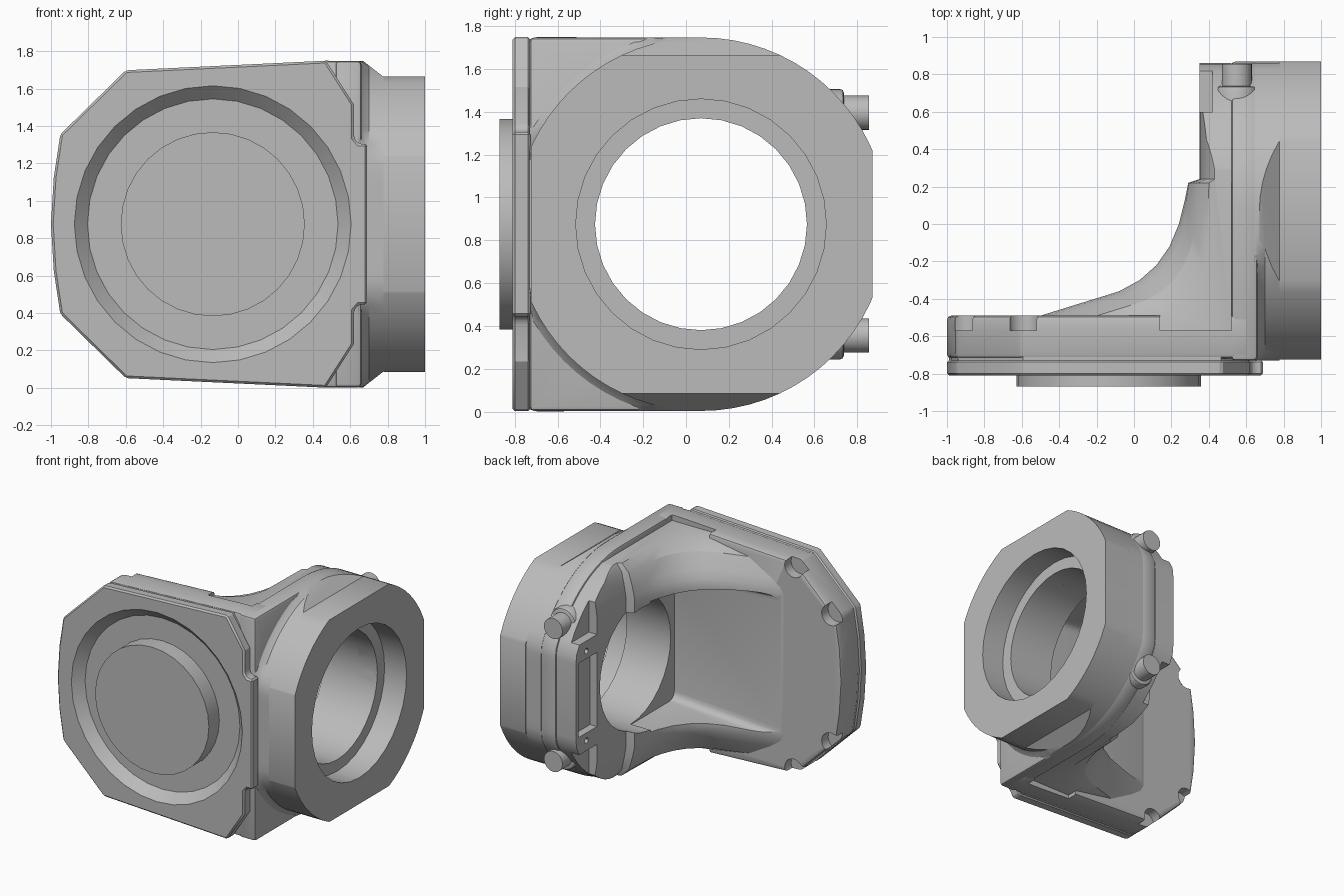
import bpy, bmesh, math

C = 0.875          # height of the symmetry plane
BY = 0.07          # bore centre in y
R = 0.872          # outer radius of the bore housing

if bpy.data.objects.get("Cube"):
    bpy.data.objects.remove(bpy.data.objects["Cube"])

metal = bpy.data.materials.new("cast grey")
metal.use_nodes = True
grey = (0.5, 0.5, 0.5, 1)
metal.diffuse_color = grey
metal.node_tree.nodes["Principled BSDF"].inputs["Base Color"].default_value = grey


def place(axis, t, u, v):
    return {"x": (t, u, v), "y": (u, t, v), "z": (u, v, t)}[axis]


def loft(name, axis, sections):
    """Closed solid through (position, outline) sections along an axis."""
    bm = bmesh.new()
    rings = [[bm.verts.new(place(axis, t, u, v)) for u, v in pts] for t, pts in sections]
    n = len(rings[0])
    bm.faces.new(rings[0])
    bm.faces.new(rings[-1])
    for a, b in zip(rings, rings[1:]):
        for i in range(n):
            j = (i + 1) % n
            bm.faces.new((a[i], a[j], b[j], b[i]))
    bmesh.ops.recalc_face_normals(bm, faces=bm.faces)
    mesh = bpy.data.meshes.new(name)
    bm.to_mesh(mesh)
    bm.free()
    mesh.materials.append(metal)
    ob = bpy.data.objects.new(name, mesh)
    bpy.context.collection.objects.link(ob)
    return ob


def prism(name, axis, a, b, pts):
    return loft(name, axis, [(a, pts), (b, pts)])


def circle(u, v, r, n=32):
    return [(u + r * math.cos(k * math.tau / n), v + r * math.sin(k * math.tau / n)) for k in range(n)]


def box(name, lo, hi):
    (x0, y0, z0), (x1, y1, z1) = lo, hi
    return prism(name, "z", z0, z1, [(x0, y0), (x1, y0), (x1, y1), (x0, y1)])


def apply(ob, mod):
    bpy.ops.object.select_all(action="DESELECT")
    bpy.context.view_layer.objects.active = ob
    ob.select_set(True)
    bpy.ops.object.modifier_apply(modifier=mod.name)


def bevel(ob, width, segments=2, angle=35):
    mod = ob.modifiers.new("edge", "BEVEL")
    mod.width, mod.segments = width, segments
    mod.limit_method, mod.angle_limit = "ANGLE", math.radians(angle)
    apply(ob, mod)


def boolean(ob, tool, operation="DIFFERENCE"):
    mod = ob.modifiers.new("cut", "BOOLEAN")
    mod.object, mod.operation, mod.solver = tool, operation, "EXACT"
    apply(ob, mod)
    bpy.data.objects.remove(tool)


def bore(ob, r=0.495, a=-2, b=2):
    boolean(ob, prism("bore_cutter", "x", a, b, circle(BY, C, r)))


def mirrored(half):
    """Outline from its upper half, given as (u, height above the plane)."""
    return [(u, C + h) for u, h in half] + [(u, C - h) for u, h in reversed(half) if h > 0]


# Front cover with its stepped right edge, conical recess and round pad
left_half = [(0.47, 0.874), (-0.60, 0.823), (-0.95, 0.48), (-0.985, 0.25), (-1.0, 0)]
step = [(0.69, 0.43), (0.645, 0.43), (0.62, 0.46), (0.62, 0.64)]
cover = prism("front_cover", "y", -0.81, -0.727, mirrored(step + left_half))
bevel(cover, 0.012, 1)
boolean(cover, loft("recess_cutter", "y", [(-0.82, circle(-0.135, C, 0.75)),
                                           (-0.74, circle(-0.135, C, 0.67))]))
prism("front_pad", "y", -0.87, -0.735, circle(-0.135, C, 0.492))

# Thin seam, then the thick plate with a square right end behind the cover
seam = [(u * 0.99, h * 0.99) for u, h in [(0.62, 0.64)] + left_half]
prism("cover_seam", "y", -0.74, -0.70, mirrored(seam))
plate = prism("back_plate", "y", -0.718, -0.49, mirrored([(0.62, 0.872)] + left_half))
bevel(plate, 0.022)
for s in (1, -1):
    for x, h in ((-0.59, 0.79), (-0.91, 0.50)):
        boolean(plate, prism("screw_pocket_cutter", "y", -0.57, -0.3, circle(x, C + s * h, 0.08, 20)))
    z = C + s * 0.9
    boolean(plate, box("step_cutter", (0.14, -0.57, z - 0.12), (0.52, -0.3, z + 0.12)))

# Housing section: square towards the front, round towards the back
arc = [(min(BY + R * math.cos(math.radians(a)), 0.868), C + R * math.sin(math.radians(a)))
       for a in range(-90, 91, 5)]
housing = prism("housing", "x", 0.52, 0.66, [(-0.73, C - R)] + arc + [(-0.73, C + R)])
bevel(housing, 0.02, 2, 50)
bore(housing)

# Tapering gussets that join the plate to the housing
curve = [(0.52, 0.86), (0.35, 0.86), (0.35, 0.24), (0.29, 0.22), (0.27, 0.12),
         (0.24, 0.0), (0.19, -0.12), (0.12, -0.22), (0.03, -0.30), (-0.08, -0.36),
         (-0.5, -0.49), (-0.5, -0.6), (0.52, -0.6)]


def shrunk(k):
    return [(0.52 + (x - 0.52) * k, -0.6 + (y + 0.6) * (k if y < 0.2 else 1)) for x, y in curve]


taper = [(0.55, 1), (0.60, 0.98), (0.66, 0.92), (0.77, 0.78), (0.83, 0.52)]
web = loft("gusset_web", "z", [(C - h, shrunk(k)) for h, k in reversed(taper)]
           + [(C + h, shrunk(k)) for h, k in taper])
limit = [(-0.9, C - R)] + [(BY + (y - BY) * 0.99, C + (z - C) * 0.985) for y, z in arc] + [(-0.9, C + R)]
boolean(web, prism("web_limit", "x", -1, 0.6, limit), "INTERSECT")


# Cavity that ends in a flat wall around the bore and widens away from it
def cavity_section(half, floor, r=0.06):
    corner = [(floor + r - r * math.cos(a), half - r + r * math.sin(a))
              for a in (k * math.pi / 8 for k in range(5))]
    return mirrored([(BY, half)] + corner[::-1])


boolean(web, loft("cavity_cutter", "x", [(-0.7, cavity_section(0.57, -0.485)),
                                         (0.43, cavity_section(0.50, -0.47))]))
bore(web)

# Notch, lug holes and lowered corners at the back of the web
boolean(web, box("notch_cutter", (0.2, 0.60, C - 0.29), (0.41, 0.83, C + 0.29)))
for s in (1, -1):
    boolean(web, prism("lug_hole_cutter", "x", 0.2, 0.41, circle(0.73, C + s * 0.35, 0.022, 12)))
    z = C + s * 0.7
    boolean(web, box("corner_cutter", (0.2, 0.60, z - 0.27), (0.42, 1.0, z + 0.27)))

# Screw bosses and screws at the back
for s, side in ((1, "upper"), (-1, "lower")):
    boss = prism(side + "_boss", "y", 0.5, 0.738, circle(0.55, C + s * 0.52, 0.112, 24))
    bevel(boss, 0.02)
    prism(side + "_screw", "y", 0.6, 0.855, circle(0.55, C + s * 0.52, 0.08, 24))


# Neck: flares into the housing at the front, chamfered above and below
def neck_section(flare):
    return [(max(-0.73, min(0.868, BY + y * (flare if y < 0 else 1))),
             C + max(-R, min(R, z * (flare if y < 0 else 1))))
            for y, z in circle(0, 0, R, 72)]


neck = loft("neck", "x", [(0.645, neck_section(1.06)), (0.665, neck_section(1.03)),
                          (0.70, neck_section(1)), (0.778, neck_section(1))])
for s in (1, -1):
    boolean(neck, prism("chamfer_cutter", "y", -1, 1.2, [
        (0.67, C + s * R), (0.9, C + s * (R - 0.18)), (0.9, C + s * 1.1), (0.67, C + s * 1.1)]))
bore(neck)

# Flange: a disc clipped flat on four sides, with a counterbore
flange = prism("flange", "x", 0.778, 1.0, circle(BY, C, R, 72))
boolean(flange, box("flange_limit", (0.5, -0.725, C - 0.79), (1.2, 0.87, C + 0.79)), "INTERSECT")
bore(flange)
bore(flange, 0.585, 0.81, 2)

# Smooth shading with sharp edges kept
bpy.ops.object.select_all(action="DESELECT")
for ob in bpy.context.scene.objects:
    if ob.type == "MESH":
        ob.select_set(True)
        bpy.context.view_layer.objects.active = ob
bpy.ops.object.shade_smooth_by_angle(angle=math.radians(30))
